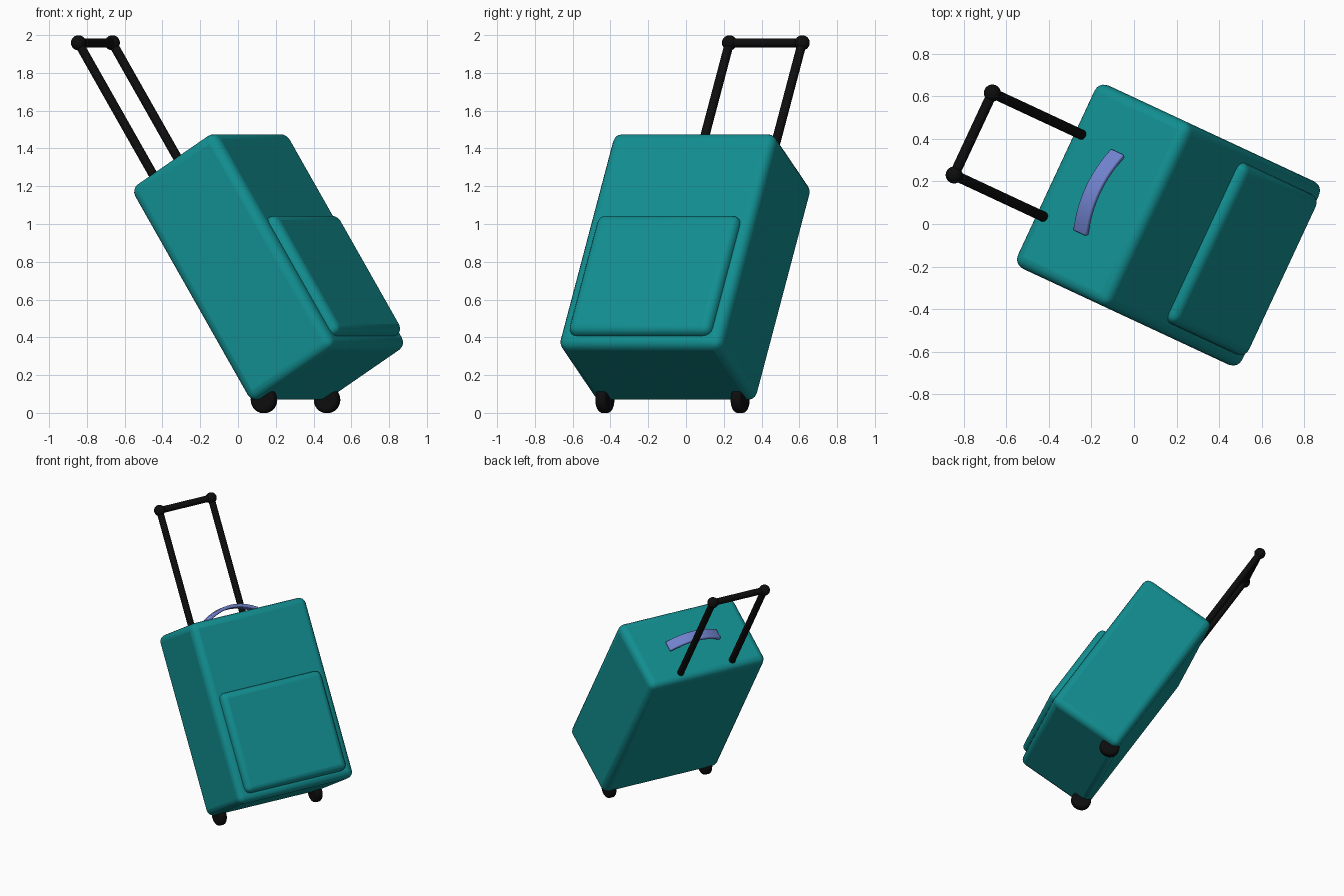
import bpy, bmesh
from math import radians
from mathutils import Matrix, Vector

cube = bpy.data.objects.get("Cube")
if cube:
    bpy.data.objects.remove(cube, do_unlink=True)

# The upright case is turned sideways and leaned back onto its wheels
POSE = (Matrix.Translation((0.162, -0.005, 0.772))
        @ Matrix.Rotation(radians(65), 4, 'Z')
        @ Matrix.Rotation(radians(-32), 4, 'X'))


def material(name, color, roughness):
    m = bpy.data.materials.new(name)
    m.use_nodes = True
    m.diffuse_color = (*color, 1)
    bsdf = m.node_tree.nodes["Principled BSDF"]
    bsdf.inputs["Base Color"].default_value = (*color, 1)
    bsdf.inputs["Roughness"].default_value = roughness
    return m


TEAL = material("teal_shell", (0.006, 0.27, 0.28), 0.6)
BLACK = material("black_metal", (0.004, 0.004, 0.004), 0.6)
VIOLET = material("violet_grip", (0.16, 0.22, 0.60), 0.6)


def finish(name, bm, mat, bevel=0.0, segments=4):
    bmesh.ops.recalc_face_normals(bm, faces=bm.faces)
    mesh = bpy.data.meshes.new(name)
    bm.to_mesh(mesh)
    bm.free()
    obj = bpy.data.objects.new(name, mesh)
    bpy.context.collection.objects.link(obj)
    mesh.materials.append(mat)
    obj.matrix_world = POSE
    if bevel:
        mod = obj.modifiers.new("rounding", 'BEVEL')
        mod.width = bevel
        mod.segments = segments
        mod.limit_method = 'ANGLE'
        mod.angle_limit = radians(40)
    bpy.ops.object.select_all(action='DESELECT')
    obj.select_set(True)
    bpy.context.view_layer.objects.active = obj
    bpy.ops.object.shade_smooth_by_angle(angle=radians(40))
    return obj


def block(name, size, center, mat, bevel):
    bm = bmesh.new()
    bmesh.ops.create_cube(bm, size=1, matrix=Matrix.Translation(center)
                          @ Matrix.Diagonal((*size, 1)))
    return finish(name, bm, mat, bevel)


def rod(name, start, end, radius, mat, bevel=0.0, sides=24):
    a, b = Vector(start), Vector(end)
    turn = (b - a).to_track_quat('Z', 'Y').to_matrix().to_4x4()
    bm = bmesh.new()
    bmesh.ops.create_cone(bm, cap_ends=True, segments=sides, radius1=radius,
                          radius2=radius, depth=(b - a).length,
                          matrix=Matrix.Translation((a + b) / 2) @ turn)
    return finish(name, bm, mat, bevel)


def ball(name, center, radius, mat):
    bm = bmesh.new()
    bmesh.ops.create_uvsphere(bm, u_segments=24, v_segments=16, radius=radius,
                              matrix=Matrix.Translation(center))
    return finish(name, bm, mat)


# Shell and front pocket
block("case_body", (0.95, 0.58, 1.34), (0, 0, 0), TEAL, 0.05)
block("front_pocket", (0.83, 0.185, 0.74), (0, -0.243, -0.24), TEAL, 0.045)

# Telescopic pull handle and wheels, one of each per side
RAIL_X, RAIL_Y, RAIL_TOP = 0.2125, 0.229, 1.543
for side, s in (("left", 1), ("right", -1)):
    top = (s * RAIL_X, RAIL_Y, RAIL_TOP)
    rod(side + "_rail", (s * RAIL_X, RAIL_Y, 0.6), top, 0.024, BLACK)
    ball(side + "_rail_knob", top, 0.04, BLACK)
    rod(side + "_wheel", (s * 0.365, 0.239, -0.679),
        (s * 0.425, 0.239, -0.679), 0.071, BLACK, 0.02, 32)
rod("pull_bar", (-RAIL_X, RAIL_Y, RAIL_TOP), (RAIL_X, RAIL_Y, RAIL_TOP),
    0.024, BLACK)

# Arched carry strap on the top face
HALF, RISE, THICK, STEPS = 0.2, 0.06, 0.025, 16
bm = bmesh.new()
rings = []
for i in range(STEPS + 1):
    t = 2 * i / STEPS - 1
    z = 0.665 + RISE * (1 - t * t)
    lean = Vector((2 * RISE * t / HALF, 0, 1)).normalized() * THICK
    base = Vector((t * HALF, 0, z))
    edge = Vector((0, 0.04, 0))
    rings.append([bm.verts.new(p) for p in (
        base - edge, base + edge, base + edge + lean, base - edge + lean)])
for r, q in zip(rings, rings[1:]):
    for k in range(4):
        n = (k + 1) % 4
        bm.faces.new((r[k], r[n], q[n], q[k]))
bm.faces.new(rings[0])
bm.faces.new(rings[-1])
finish("carry_strap", bm, VIOLET, 0.008, 3)
